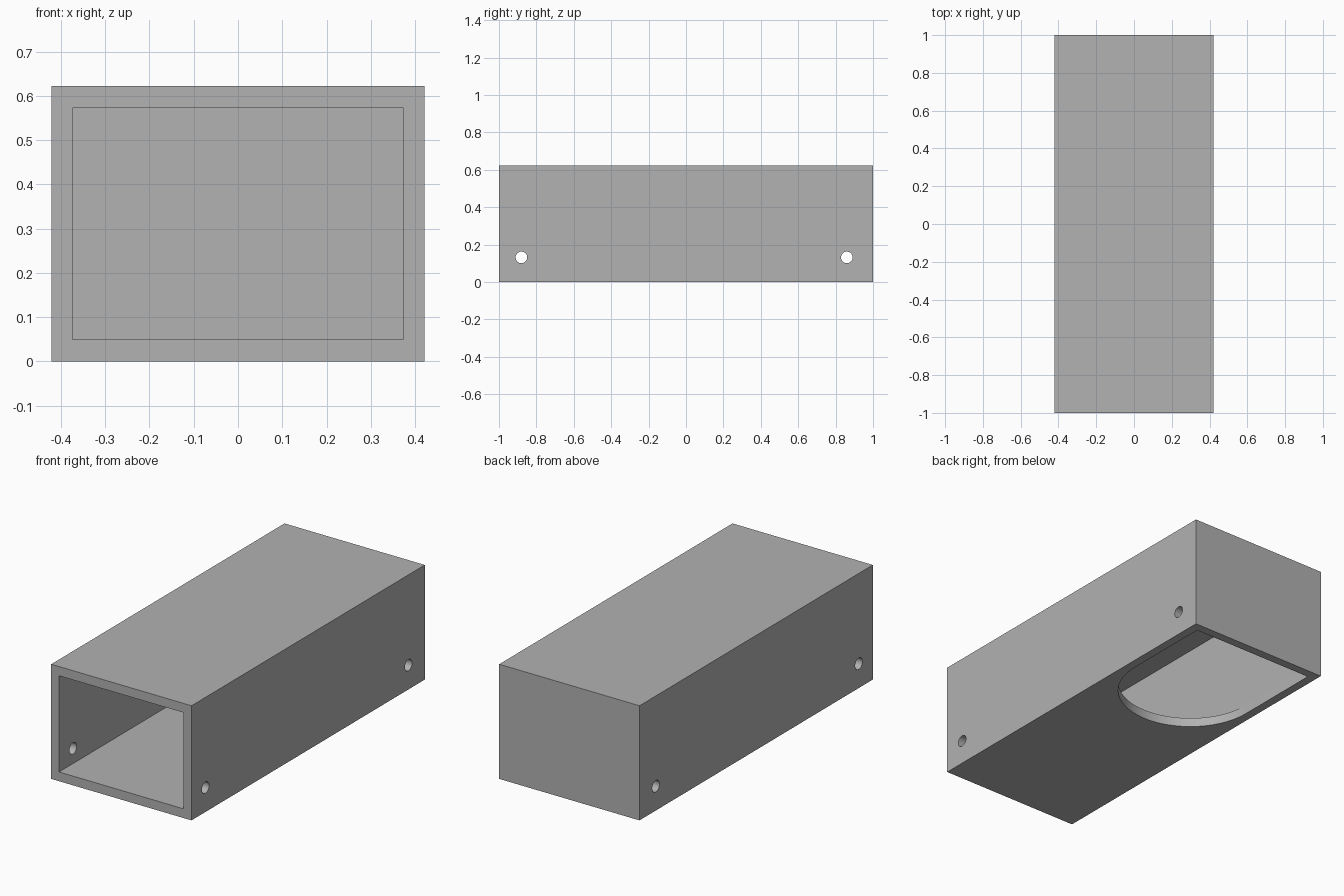
import bpy, bmesh, math
from mathutils import Matrix

cube = bpy.data.objects.get("Cube")
if cube:
    bpy.data.objects.remove(cube, do_unlink=True)

HALF_X, HEIGHT, WALL = 0.421, 0.622, 0.05
INNER_X = 0.374
BACK = 0.953          # inner face of the closed end

grey = bpy.data.materials.new("plain grey")
grey.use_nodes = True
grey.diffuse_color = (0.445, 0.445, 0.445, 1)
grey.node_tree.nodes["Principled BSDF"].inputs["Base Color"].default_value = grey.diffuse_color


def make_object(name, bm):
    bmesh.ops.recalc_face_normals(bm, faces=bm.faces)
    mesh = bpy.data.meshes.new(name)
    bm.to_mesh(mesh)
    bm.free()
    mesh.materials.append(grey)
    obj = bpy.data.objects.new(name, mesh)
    bpy.context.collection.objects.link(obj)
    return obj


def box(name, low, high):
    bm = bmesh.new()
    bmesh.ops.create_cube(bm, size=1)
    for v in bm.verts:
        v.co = [lo if c < 0 else hi for c, lo, hi in zip(v.co, low, high)]
    return make_object(name, bm)


def cross_pin(name, y, z, radius):
    bm = bmesh.new()
    bmesh.ops.create_cone(bm, cap_ends=True, segments=32, radius1=radius, radius2=radius,
                          depth=1.2, matrix=Matrix.Translation((0, y, z)) @ Matrix.Rotation(math.pi / 2, 4, 'Y'))
    return make_object(name, bm)


def arched_slot(name, radius, centre_y, back_y, z0, z1):
    # straight sides with a half-round front end
    bm = bmesh.new()
    steps = 48
    outline = [(radius, back_y), (-radius, back_y)]
    for i in range(steps + 1):
        a = math.pi * (1 + i / steps)
        outline.append((radius * math.cos(a), centre_y + radius * math.sin(a)))
    face = bm.faces.new([bm.verts.new((x, y, z0)) for x, y in outline])
    side = bmesh.ops.extrude_face_region(bm, geom=[face])["geom"]
    bmesh.ops.translate(bm, vec=(0, 0, z1 - z0), verts=[g for g in side if isinstance(g, bmesh.types.BMVert)])
    return make_object(name, bm)


# Outer sleeve, closed at the back
sleeve = box("sleeve", (-HALF_X, -1, 0), (HALF_X, 1, HEIGHT))

# Cavity, floor opening and side holes
cutters = [
    box("cavity_cutter", (-INNER_X, -1.2, WALL), (INNER_X, BACK, HEIGHT - WALL)),
    arched_slot("floor_opening_cutter", INNER_X - 0.001, 0.453, BACK - 0.001, -0.1, 0.1),
    cross_pin("front_hole_cutter", -0.88, 0.132, 0.031),
    cross_pin("back_hole_cutter", 0.86, 0.132, 0.031),
]

bpy.ops.object.select_all(action='DESELECT')
sleeve.select_set(True)
bpy.context.view_layer.objects.active = sleeve
for cutter in cutters:
    cutter.hide_render = True
    mod = sleeve.modifiers.new(cutter.name, 'BOOLEAN')
    mod.operation = 'DIFFERENCE'
    mod.solver = 'EXACT'
    mod.object = cutter
    bpy.ops.object.modifier_apply(modifier=mod.name)
    bpy.data.objects.remove(cutter, do_unlink=True)

bpy.ops.object.shade_smooth_by_angle(angle=math.radians(30))
